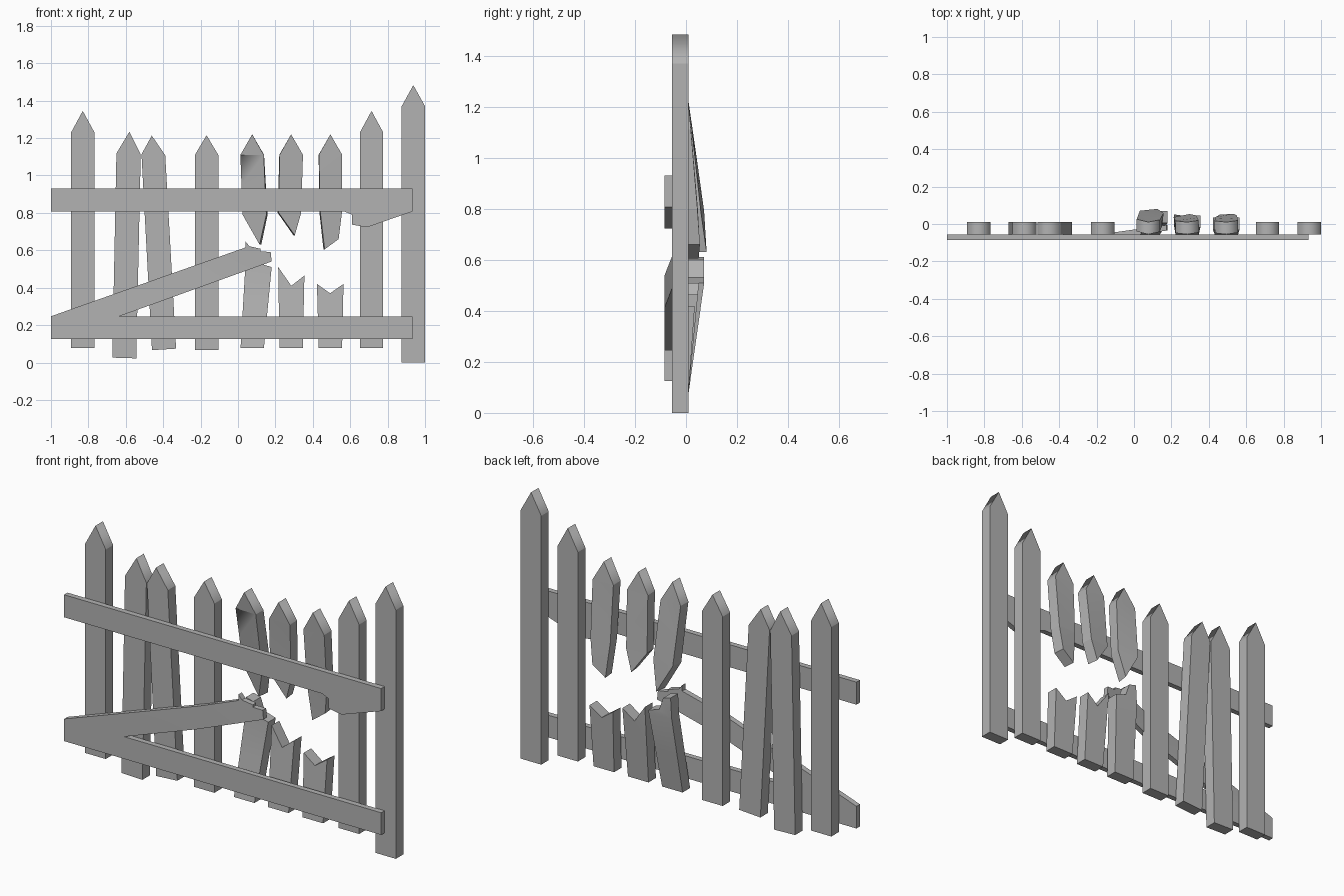
import bpy, bmesh

if "Cube" in bpy.data.objects:
    bpy.data.objects.remove(bpy.data.objects["Cube"])

PICKET_Y = (-0.055, 0.01)
RAIL_Y = (-0.085, -0.055)
W = 0.0625  # half width of a picket

wood = bpy.data.materials.new("dark_grey_wood")
wood.diffuse_color = (0.45, 0.45, 0.45, 1)
wood.use_nodes = True
wood.node_tree.nodes["Principled BSDF"].inputs["Base Color"].default_value = wood.diffuse_color


def prism(name, profile, depth, warp=None, cuts=(), soft_tip=False):
    """Extrude an (x, z) profile through a y range, cut it, then bend it."""
    bm = bmesh.new()
    face = bm.faces.new([bm.verts.new((x, depth[0], z)) for x, z in profile])
    ext = bmesh.ops.extrude_face_region(bm, geom=[face], use_keep_orig=True)
    verts = [g for g in ext["geom"] if isinstance(g, bmesh.types.BMVert)]
    bmesh.ops.translate(bm, verts=verts, vec=(0, depth[1] - depth[0], 0))
    for co, no in cuts:
        bmesh.ops.bisect_plane(bm, geom=bm.verts[:] + bm.edges[:] + bm.faces[:],
                               plane_co=co, plane_no=no)
    bmesh.ops.triangulate(bm, faces=[f for f in bm.faces if len(f.verts) > 4])
    bmesh.ops.recalc_face_normals(bm, faces=bm.faces[:])
    bm.normal_update()
    # Sharp rims, smooth bends, softened picket tips
    top = max(z for _, z in profile)
    for f in bm.faces:
        f.smooth = True
    for e in bm.edges:
        at_tip = soft_tip and all(v.co.z > top - 0.001 for v in e.verts)
        e.smooth = at_tip or e.calc_face_angle(0) < 0.4
    if warp:
        for v in bm.verts:
            v.co = warp(v.co.copy())
    me = bpy.data.meshes.new(name)
    bm.to_mesh(me)
    bm.free()
    me.materials.append(wood)
    ob = bpy.data.objects.new(name, me)
    bpy.context.collection.objects.link(ob)
    return ob


def bent(z_fixed, z_end, push, twist, xc):
    """Lean a broken board backwards and twist it towards its free end."""
    def warp(co):
        t = min(1, (co.z - z_fixed) / (z_end - z_fixed))
        x, y = co.x - xc, co.y + 0.0225
        co.x += twist * t * y
        co.y += push * t - twist * t * x
        return co
    return warp


# Whole pickets: bottom left, bottom right, right shoulder, tip, left shoulder
def upright(x, z0, z1, tip):
    return [(x - W, z0), (x + W, z0), (x + W, z1), (x, tip), (x - W, z1)]


whole = [
    upright(-0.830, 0.077, 1.23, 1.345),
    [(-0.672, 0.026), (-0.544, 0.022), (-0.520, 1.113), (-0.581, 1.233), (-0.650, 1.118)],
    [(-0.460, 0.066), (-0.331, 0.074), (-0.389, 1.108), (-0.461, 1.213), (-0.516, 1.113)],
    upright(-0.168, 0.068, 1.11, 1.215),
    upright(0.714, 0.077, 1.23, 1.345),
    upright(0.9375, 0.0, 1.37, 1.483),
]
for i, p in enumerate(whole):
    prism(f"picket_{i + 1}", p, PICKET_Y, soft_tip=True)

# Snapped pickets: centre, jagged lower end of the top, jagged top of the stump,
# backward push of each half, twist of each half
snapped = [
    (0.076, [(0.028, 0.79), (0.12, 0.63), (0.155, 0.79)],
     [(0.180, 0.51), (0.115, 0.53), (0.09, 0.60), (0.045, 0.612)], 0.077, 0.06, 0.14, 0.0),
    (0.284, [(0.215, 0.80), (0.30, 0.68), (0.335, 0.80)],
     [(0.355, 0.465), (0.285, 0.41), (0.215, 0.51)], 0.045, 0.04, -0.12, 0.0),
    (0.494, [(0.438, 0.80), (0.46, 0.605), (0.535, 0.66), (0.553, 0.80)],
     [(0.564, 0.42), (0.492, 0.37), (0.422, 0.42)], 0.043, 0.03, -0.1, 0.0),
]
for i, (xc, low, high, push_t, push_b, tw_t, tw_b) in enumerate(snapped):
    top = low + [(xc + W, 1.11), (xc, 1.22), (xc - W, 1.11)]
    prism(f"snapped_picket_top_{i + 1}", top, PICKET_Y,
          bent(1.22, 0.63, push_t, tw_t, xc),
          [((0, 0, z), (0, 0, 1)) for z in (1.11, 0.95, 0.8)], soft_tip=True)
    stump = [(xc - W, 0.077), (xc + W, 0.077)] + high
    prism(f"snapped_picket_stump_{i + 1}", stump, PICKET_Y,
          bent(0.077, 0.5, push_b, tw_b, xc),
          [((0, 0, z), (0, 0, 1)) for z in (0.3, 0.5)])

# Top rail with the torn remains of the brace at its right end
prism("top_rail", [(-1, 0.807), (0.57, 0.807), (0.61, 0.79), (0.61, 0.737), (0.69, 0.723),
                   (0.932, 0.807), (0.932, 0.931), (-1, 0.931)], RAIL_Y)


# Bottom rail with the broken diagonal brace, whose free end bends backwards
def brace_bend(co):
    if co.z > 0.3 and co.x > -0.18:
        co.y += 0.14 * (co.x + 0.18)
    return co


prism("bottom_rail_and_brace",
      [(-1, 0.125), (0.932, 0.125), (0.932, 0.247), (-0.635, 0.247), (0.18, 0.54),
       (0.175, 0.59), (0.12, 0.595), (0.12, 0.608), (0.06, 0.622), (0.04, 0.648),
       (0.04, 0.615), (-1, 0.247)],
      RAIL_Y, brace_bend, [((-0.18, 0, 0), (1, 0, 0))])
